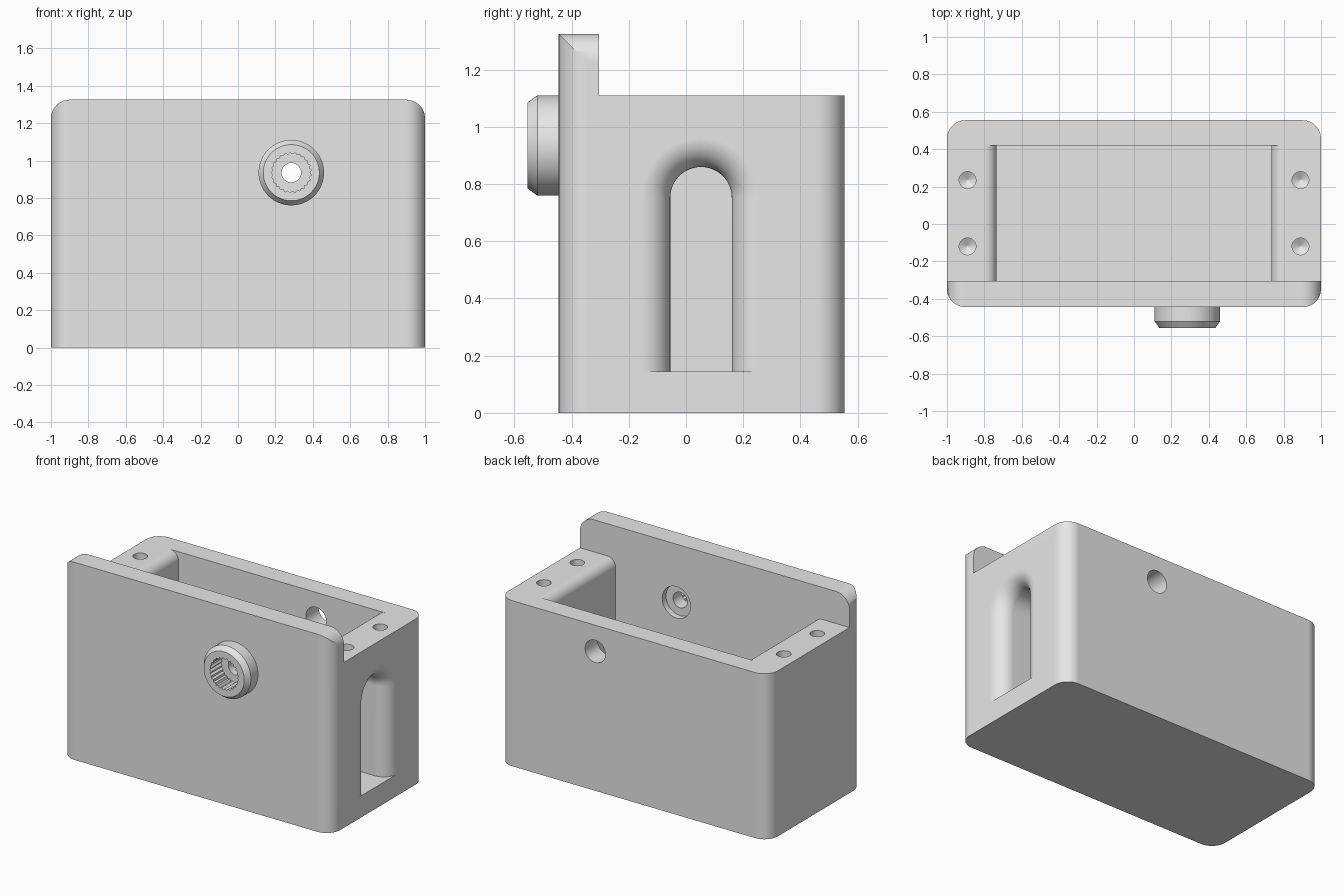
import bpy, bmesh
from math import sin, cos, pi, radians

cube = bpy.data.objects.get("Cube")
if cube:
    bpy.data.objects.remove(cube, do_unlink=True)

grey = bpy.data.materials.new("light_grey")
grey.use_nodes = True
grey.diffuse_color = (0.8, 0.8, 0.8, 1)
grey.node_tree.nodes["Principled BSDF"].inputs["Base Color"].default_value = (0.8, 0.8, 0.8, 1)

FRONT, BACK, WALL_IN, BACK_IN = -0.445, 0.555, -0.305, 0.42
RIM, TOP, FLOOR = 1.11, 1.325, 0.14
AXIS_X, AXIS_Z = 0.285, 0.935


def loft(name, rings):
    """Closed solid through a list of equal-length rings."""
    bm = bmesh.new()
    loops = [[bm.verts.new(p) for p in ring] for ring in rings]
    n = len(loops[0])
    for a, b in zip(loops, loops[1:]):
        for i in range(n):
            j = (i + 1) % n
            bm.faces.new((a[i], a[j], b[j], b[i]))
    bm.faces.new(loops[0])
    bm.faces.new(loops[-1])
    bmesh.ops.recalc_face_normals(bm, faces=bm.faces)
    mesh = bpy.data.meshes.new(name)
    bm.to_mesh(mesh)
    bm.free()
    mesh.materials.append(grey)
    obj = bpy.data.objects.new(name, mesh)
    bpy.context.collection.objects.link(obj)
    return obj


def arc(cx, cy, r, start, end, steps=12):
    angles = [radians(start + (end - start) * i / steps) for i in range(steps + 1)]
    return [(cx + r * cos(a), cy + r * sin(a)) for a in angles]


def along_y(name, outline, y0, y1):
    return loft(name, [[(x, y, z) for x, z in outline] for y in (y0, y1)])


def along_z(name, outline, z0, z1):
    return loft(name, [[(x, y, z) for x, y in outline] for z in (z0, z1)])


def turned_y(name, profile, n=64):
    """Round solid on the shaft axis from (y, radius) pairs."""
    return loft(name, [[(AXIS_X + r * cos(2 * pi * i / n), y, AXIS_Z + r * sin(2 * pi * i / n))
                        for i in range(n)] for y, r in profile])


def combine(tool, operation="DIFFERENCE"):
    mod = housing.modifiers.new(tool.name, "BOOLEAN")
    mod.operation, mod.solver, mod.object = operation, "EXACT", tool
    bpy.context.view_layer.objects.active = housing
    bpy.ops.object.modifier_apply(modifier=mod.name)
    bpy.data.objects.remove(tool, do_unlink=True)


# Main block with rounded upright corners
R = 0.1
block = (arc(1 - R, BACK - R, R, 0, 90) + arc(R - 1, BACK - R, R, 90, 180)
         + arc(R - 1, FRONT + R, R, 180, 270) + arc(1 - R, FRONT + R, R, 270, 360))
housing = along_z("housing", block, 0, TOP)

# Rounded upper corners of the front panel
panel = [(-1.2, -0.2), (1.2, -0.2), (1.2, 1.0), (1, 1.0)]
panel += arc(1 - R, TOP - R, R, 0, 90) + arc(R - 1, TOP - R, R, 90, 180)
panel += [(-1, 1.0), (-1.2, 1.0)]
combine(along_y("panel_outline", panel, -1, 1), "INTERSECT")

# Lower rim behind the front panel
step = [(-2, RIM), (2, RIM), (2, 2), (-2, 2)]
combine(along_y("rim_step", step, WALL_IN, 2))

# Cavity with rounded upper side edges
F = 0.065
right_edge = arc(0.8, RIM - F, F, 180, 90)
cavity = [(-0.735, FLOOR), (0.735, FLOOR)] + right_edge + [(0.8, 1.25), (-0.8, 1.25)]
cavity += [(-x, z) for x, z in reversed(right_edge)]
combine(along_y("cavity", cavity, WALL_IN, BACK_IN))

# Arched side slot flaring toward the outside
def arch(x, grow):
    half, mid, sill = 0.1075 + grow, 0.0525, 0.145
    pts = [(mid - half, sill), (mid + half, sill)] + arc(mid, 0.7525, half, 0, 180, 24)
    return [(x, y, z) for y, z in pts]


E = 0.1
sections = [arch(0.65, 0)]
sections += [arch(1 - E + E * sin(t), E - E * cos(t)) for t in (pi / 2 * i / 12 for i in range(13))]
sections.append(arch(1.05, E))
combine(loft("side_slot", sections))

# Screw holes with drill-point bottoms
for x in (-0.89, 0.89):
    for y in (-0.12, 0.235):
        rings = []
        for z, r in ((1.2, 0.045), (0.82, 0.045), (0.795, 0.002)):
            rings.append([(px, py, z) for px, py in arc(x, y, r, 0, 348.75, 31)])
        combine(loft("screw_hole", rings))

# Round boss on the front with a chamfered lip
combine(turned_y("boss", [(-0.4, 0.175), (-0.52, 0.175), (-0.555, 0.15)]), "UNION")

# Toothed socket in the boss
TEETH = 25
socket = []
for i in range(TEETH * 2):
    r = 0.108 if i % 2 else 0.098
    a = pi * i / TEETH
    socket.append((AXIS_X + r * cos(a), AXIS_Z + r * sin(a)))
combine(along_y("toothed_socket", socket, -0.7, -0.435))

# Shaft hole, inner counterbore and rear access hole
combine(turned_y("shaft_hole", [(-0.5, 0.052), (-0.2, 0.052)]))
combine(turned_y("counterbore", [(-0.345, 0.105), (-0.2, 0.105)]))
combine(turned_y("rear_hole", [(0.3, 0.075), (0.7, 0.075)]))

# Smooth curves, crisp edges, clean flat faces
bpy.ops.object.select_all(action="DESELECT")
housing.select_set(True)
bpy.context.view_layer.objects.active = housing
bpy.ops.object.shade_smooth_by_angle(angle=radians(30))
weighted = housing.modifiers.new("clean_normals", "WEIGHTED_NORMAL")
weighted.keep_sharp = True
